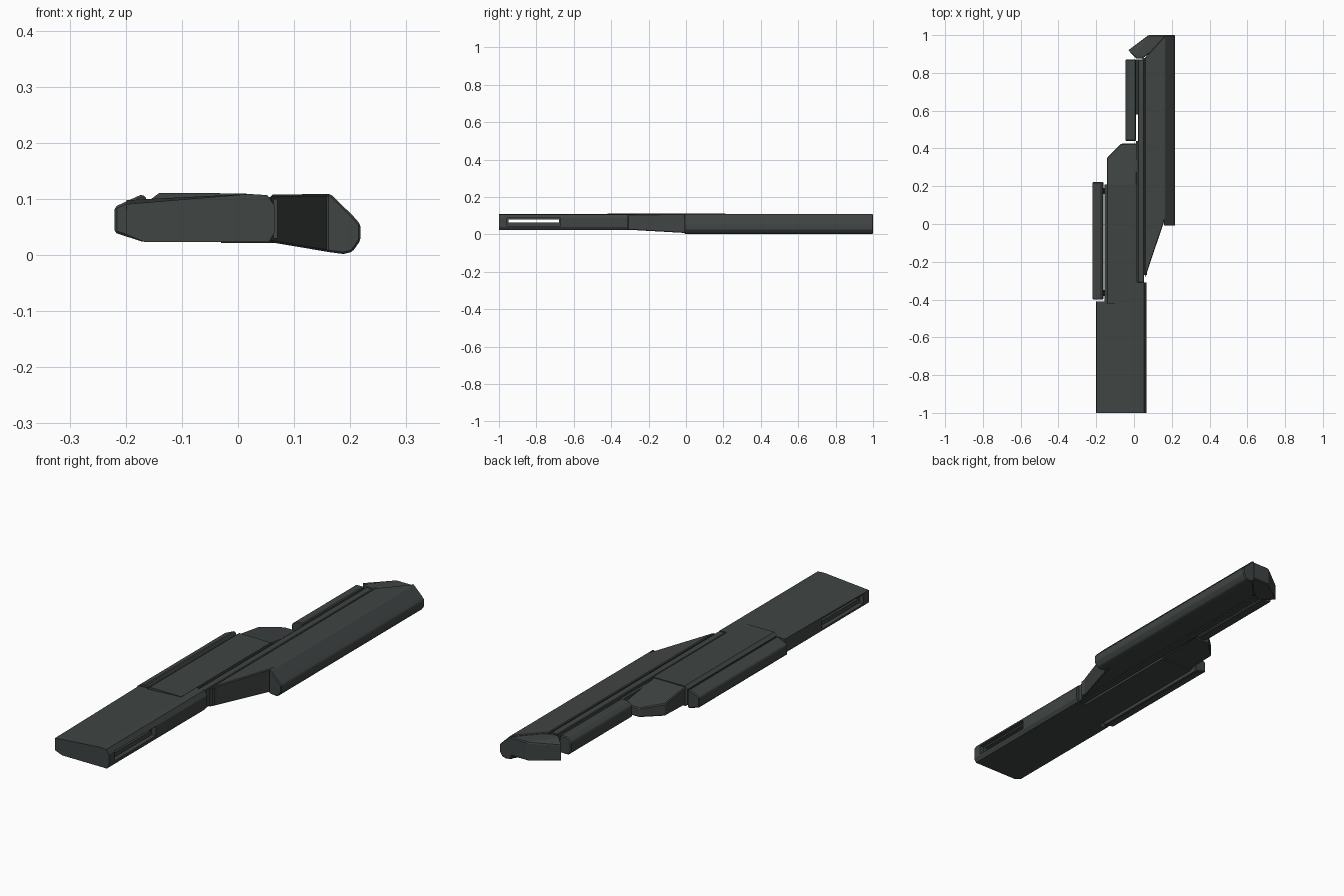
import bpy
import bmesh
from mathutils import Vector

if "Cube" in bpy.data.objects:
    bpy.data.objects.remove(bpy.data.objects["Cube"])

gunmetal = bpy.data.materials.new("dark gunmetal")
gunmetal.use_nodes = True
colour = (0.05, 0.058, 0.056, 1)
gunmetal.diffuse_color = colour
gunmetal.node_tree.nodes["Principled BSDF"].inputs["Base Color"].default_value = colour


def loft(name, front, y0, y1, back=None, cuts=(), bevel=0.004):
    """Join two x-z sections along y, then trim by planes (point, outward normal)."""
    bm = bmesh.new()
    rings = [[bm.verts.new((x, y, z)) for x, z in section]
             for section, y in ((front, y0), (back or front, y1))]
    count = len(front)
    for i in range(count):
        j = (i + 1) % count
        bm.faces.new((rings[0][i], rings[0][j], rings[1][j], rings[1][i]))
    for ring in rings:
        bm.faces.new(ring)
    for point, normal in cuts:
        geom = bm.verts[:] + bm.edges[:] + bm.faces[:]
        cut = bmesh.ops.bisect_plane(bm, geom=geom, plane_co=Vector(point),
                                     plane_no=Vector(normal), clear_outer=True)
        edges = [e for e in cut["geom_cut"] if isinstance(e, bmesh.types.BMEdge)]
        bmesh.ops.contextual_create(bm, geom=edges)
    bmesh.ops.recalc_face_normals(bm, faces=bm.faces[:])
    mesh = bpy.data.meshes.new(name)
    bm.to_mesh(mesh)
    bm.free()
    mesh.materials.append(gunmetal)
    obj = bpy.data.objects.new(name, mesh)
    bpy.context.collection.objects.link(obj)
    if bevel:
        mod = obj.modifiers.new("edge bevel", "BEVEL")
        mod.width = bevel
        mod.segments = 1
        mod.limit_method = "ANGLE"
        mod.angle_limit = 0.6
    return obj


def rect(x0, x1, z0, z1):
    return [(x0, z0), (x1, z0), (x1, z1), (x0, z1)]


def slot(target, *box):
    """Cut a hidden box out of the target."""
    x0, x1, y0, y1, z0, z1 = box
    cutter = loft("slot_cutter", rect(x0, x1, z0, z1), y0, y1, bevel=0)
    cutter.hide_render = True
    cutter.hide_viewport = True
    mod = target.modifiers.new("slot", "BOOLEAN")
    mod.object = cutter
    mod.solver = "EXACT"


# Front body, with its left shoulder rising towards the back
right_edge = [(0.055, 0.023), (0.065, 0.04), (0.065, 0.088), (0.052, 0.107), (0.02, 0.109)]
body_front = [(-0.2, 0.037), (-0.165, 0.023)] + right_edge + [(-0.199, 0.091)]
body_rear = [(-0.2, 0.037), (-0.165, 0.023)] + right_edge + [(-0.199, 0.098)]
front_body = loft("front_body", body_front, -1, -0.41, body_rear, bevel=0)

# Side recesses joined by a narrow through slot
slot(front_body, -0.3, 0.2, -0.95, -0.68, 0.064, 0.08)
slot(front_body, 0.045, 0.2, -0.96, -0.67, 0.045, 0.087)
slot(front_body, -0.3, -0.18, -0.96, -0.67, 0.045, 0.087)

# Narrower middle body
middle = [(-0.155, 0.04), (-0.145, 0.023), (0.015, 0.023), (0.015, 0.11),
          (-0.14, 0.111), (-0.155, 0.1)]
loft("middle_body", middle, -0.42, 0.21, bevel=0)
loft("body_shoulder", right_edge + [(0.0, 0.109), (0.0, 0.023)], -0.42, -0.31, bevel=0)

# Sloped block behind the middle body
loft("rear_block", rect(-0.143, 0.014, 0.028, 0.108), 0.2, 0.425,
     rect(-0.143, 0.014, 0.034, 0.075),
     cuts=[((-0.143, 0.35, 0), (-0.075, 0.075, 0))])

# Left side bar and its mounts
side_bar = [(-0.22, 0.04), (-0.167, 0.023), (-0.162, 0.03), (-0.162, 0.1),
            (-0.17, 0.109), (-0.22, 0.086)]
loft("side_bar", side_bar, -0.4, 0.222)
for y in (-0.38, 0.16):
    loft("side_bar_mount", rect(-0.17, -0.14, 0.045, 0.08), y, y + 0.03, bevel=0)

# Rear bar and the ledge joining it to the rail
rear_bar = [(-0.045, 0.04), (-0.03, 0.028), (0.01, 0.028), (0.01, 0.105),
            (-0.025, 0.105), (-0.045, 0.088)]
loft("rear_bar", rear_bar, 0.44, 0.872)
loft("rear_bar_ledge", rect(0.0, 0.04, 0.04, 0.085), 0.58, 0.872, bevel=0)

# Thin inner rail
loft("inner_rail", rect(0.022, 0.054, 0.024, 0.106), -0.31, 0.872, bevel=0.003)
loft("inner_spine", rect(0.01, 0.03, 0.035, 0.095), -0.31, 0.44, bevel=0)

# Main rail, with a tapering front and a faceted outer edge
wedge = ((0.05, -0.31, 0), (0.31, -0.105, 0))
rail = [(0.058, 0.023), (0.165, 0.005), (0.165, 0.109), (0.058, 0.108)]
loft("main_rail", rail, -0.31, 0.99, cuts=[wedge, ((0.058, 0.88, 0), (-0.11, 0.1, 0))])
loft("rail_core", rect(0.045, 0.07, 0.03, 0.1), -0.27, 0.88, bevel=0)
edge = [(0.158, 0.006), (0.188, 0.002), (0.204, 0.006), (0.218, 0.026),
        (0.218, 0.055), (0.205, 0.07), (0.165, 0.109), (0.158, 0.109)]
loft("outer_edge", edge, -0.008, 1.0, bevel=0.011)

# Angled end cap
cap = loft("end_cap", rect(-0.03, 0.165, 0.022, 0.104), 0.875, 1.0, bevel=0.004,
           cuts=[((-0.03, 0.92, 0), (-0.6, 0.8, 0)),
                 ((-0.03, 0.92, 0), (-0.75, -0.7, 0)),
                 ((0.05, 0.88, 0), (0.55, -0.8, 0)),
                 ((0.03, 0.93, 0.104), (-0.25, 0.2, 1))])
